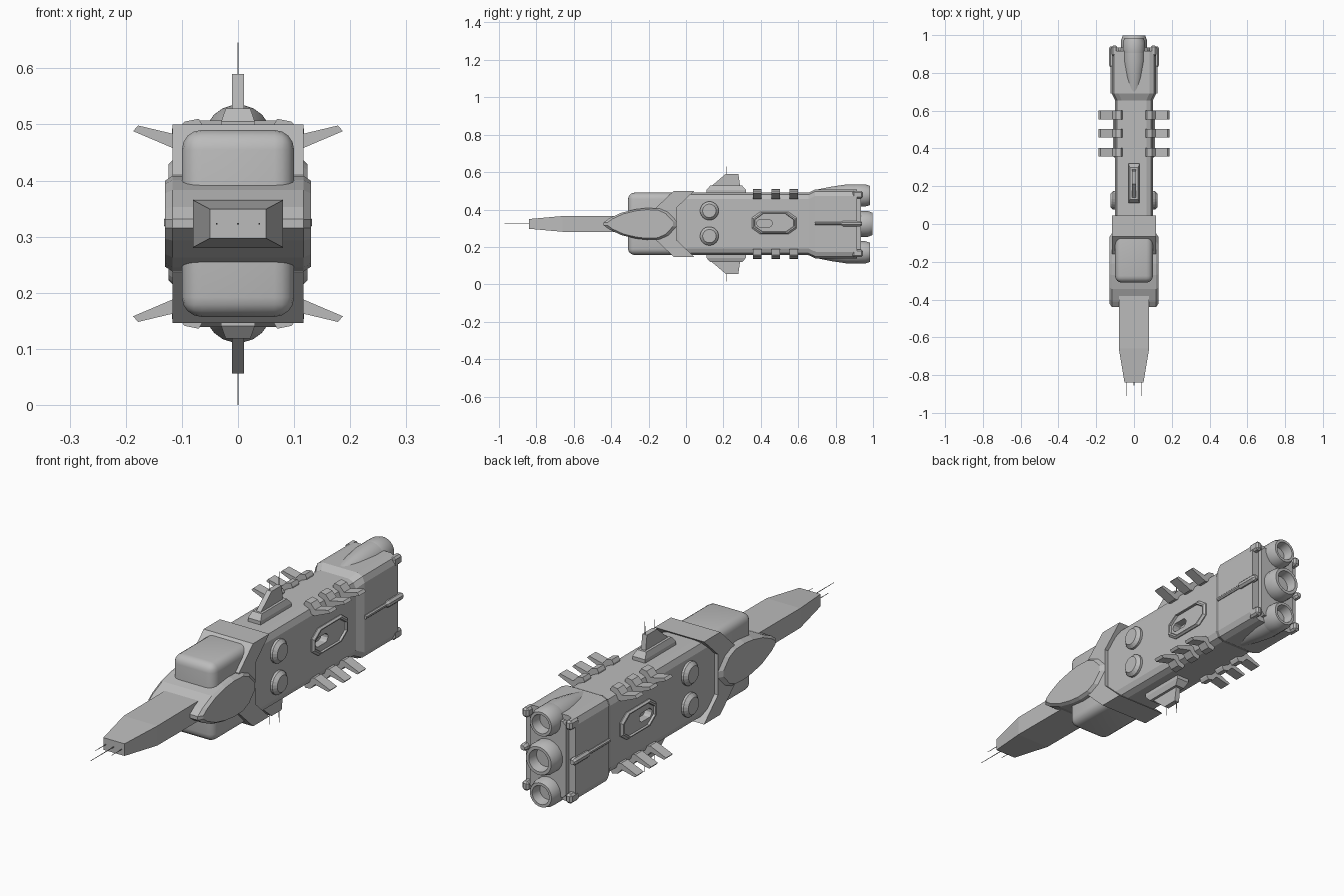
import bpy, bmesh, math
from mathutils import Matrix, Vector

if "Cube" in bpy.data.objects:
    bpy.data.objects.remove(bpy.data.objects["Cube"])

ZC = 0.323  # mirror height of the whole ship
grey = bpy.data.materials.new("hull grey")
grey.diffuse_color = (0.5, 0.5, 0.5, 1)
grey.use_nodes = True
grey.node_tree.nodes["Principled BSDF"].inputs["Base Color"].default_value = grey.diffuse_color


def finish(name, bm, smooth=False):
    bmesh.ops.recalc_face_normals(bm, faces=bm.faces)
    me = bpy.data.meshes.new(name)
    bm.to_mesh(me)
    bm.free()
    me.materials.append(grey)
    ob = bpy.data.objects.new(name, me)
    bpy.context.collection.objects.link(ob)
    if smooth:
        for p in me.polygons:
            p.use_smooth = True
        me.set_sharp_from_angle(angle=math.radians(35))
    return ob


def mirror(ob, x=False, z=False):
    """Mirror about x = 0 and/or the ship's mid height."""
    if z:
        ob.data.transform(Matrix.Translation((0, 0, -ZC)))
        ob.location.z = ZC
    m = ob.modifiers.new("mirror", 'MIRROR')
    m.use_axis = (x, False, z)
    m.use_mirror_merge = False
    return ob


def loft(name, rings, smooth=False):
    """Skin closed rings of equal point count and cap both ends."""
    bm = bmesh.new()
    vs = [[bm.verts.new(p) for p in r] for r in rings]
    n = len(rings[0])
    for a, b in zip(vs, vs[1:]):
        for i in range(n):
            j = (i + 1) % n
            bm.faces.new((a[i], a[j], b[j], b[i]))
    bm.faces.new(vs[0])
    bm.faces.new(vs[-1])
    return finish(name, bm, smooth)


def box(name, x, y, z, bevel=0, seg=1, lengthwise=False, smooth=False):
    """Box from (min, max) spans; optionally bevel all or only y-running edges."""
    bm = bmesh.new()
    bmesh.ops.create_cube(bm, size=1)
    for v in bm.verts:
        v.co = [s[0] if c < 0 else s[1] for c, s in zip(v.co, (x, y, z))]
    if bevel:
        es = [e for e in bm.edges if not lengthwise
              or abs(e.verts[0].co.y - e.verts[1].co.y) > 1e-4]
        bmesh.ops.bevel(bm, geom=es, offset=bevel, segments=seg, profile=0.5, affect='EDGES')
    return finish(name, bm, smooth)


def rounded(y, w, h, c):
    """Hull cross-section with two-step rounded corners."""
    q = [(w, h - c), (w - c * .3, h - c * .3), (w - c, h)]
    pts = q + [(-a, b) for a, b in q[::-1]] + [(-a, -b) for a, b in q] + [(a, -b) for a, b in q[::-1]]
    return [(a, y, ZC + b) for a, b in pts]


def rect(y, w, h):
    return [(a * w, y, ZC + b * h) for a, b in ((1, 1), (-1, 1), (-1, -1), (1, -1))]


def revolve(name, prof, origin, axis='Y', n=16, smooth=False):
    """Turn (radius, distance) profile around an axis through origin."""
    o = Vector(origin)
    rings = []
    for r, d in prof:
        ring = []
        for i in range(n):
            t = 2 * math.pi * (i + .5) / n
            c, s = r * math.cos(t), r * math.sin(t)
            ring.append(o + Vector({'X': (d, c, s), 'Y': (c, d, s), 'Z': (c, s, d)}[axis]))
        rings.append(ring)
    return loft(name, rings, smooth)


# Nose boom with tapered tip
loft("nose_boom", [rect(-.84, .05, .026), rect(-.66, .08, .042), rect(-.2, .08, .044)])

# Nose antennas
revolve("nose_antenna", [(.0022, -.8), (.001, -1)], (0, 0, ZC), n=4)
mirror(revolve("side_nose_antenna", [(.002, -.8), (.001, -.91)], (.038, 0, ZC), n=4), x=True)

# Rounded forward pod (shows above and below the cheeks)
box("forward_pod", (-.1, .1), (-.31, 0), (.157, .49), .035, 4, smooth=True)

# Lens-shaped cheeks running across the ship
half = [(-.44, .008), (-.41, .03), (-.345, .06), (-.27, .078), (-.21, .085),
        (-.14, .082), (-.095, .062), (-.05, .014)]
lens = half + [(y, -h) for y, h in half[::-1]]


def lens_ring(x, k):
    return [(x, -.24 + (y + .24) * k, ZC + h * k) for y, h in lens]


loft("cheeks", [lens_ring(-.13, .9), lens_ring(-.117, 1), lens_ring(.117, 1), lens_ring(.13, .9)])

# Chevron collar
chev = [(-.065, .5), (.045, .5), (-.05, .41), (-.05, .236), (.045, .146),
        (-.065, .146), (-.16, .236), (-.16, .41)]
loft("collar", [[(x, y, z) for y, z in chev] for x in (-.117, .117)])

# Main hull
hull = loft("main_hull", [rounded(-.06, .1, .167, .035), rounded(.68, .1, .167, .035)])

# Rear engine block with flared front
loft("engine_block", [rounded(.655, .1, .167, .035), rounded(.69, .117, .184, .035),
                      rounded(.915, .117, .184, .035)])
box("rear_plate", (-.085, .085), (.9, .935), (.16, .486), .015, lengthwise=True)

# Three engine bells with hollow ends
bell = [(.05, .86), (.07, .92), (.07, .972), (.06, .998), (.047, .998), (.04, .955)]
revolve("middle_engine", bell, (0, 0, ZC), n=20, smooth=True)
outer = [(r * .86, y - .014) for r, y in bell]
mirror(revolve("outer_engine", outer, (0, 0, .475), n=20, smooth=True), z=True)

# Tapered fairings ahead of the outer engines
mirror(revolve("engine_fairing", [(.03, .69), (.048, .78), (.06, .86), (.06, .92), (.045, .925)],
               (0, 0, .475), n=20, smooth=True), z=True)

# Side rods and corner clips on the engine block
mirror(revolve("side_rod", [(.009, .69), (.009, .83), (.016, .84), (.016, .93), (.01, .94)],
               (.117, 0, .325), n=8), x=True)
mirror(box("corner_clip", (.088, .118), (.89, .945), (.46, .5), .008), x=True, z=True)

# Domed side ports, two per side
for z in (.393, .258):
    mirror(revolve("side_port", [(.05, .09), (.05, .11), (.036, .124)], (0, .125, z), 'X', 20), x=True)

# Side hatch: long octagon frame with a sunken panel
yo, zo = .472, .328
oct_pts = [(.12, .028), (.078, .058), (-.078, .058), (-.12, .028),
           (-.12, -.028), (-.078, -.058), (.078, -.058), (.12, -.028)]


def oct_ring(x, d):
    return [(x, yo + y - math.copysign(d, y), zo + z - math.copysign(d * .7, z)) for y, z in oct_pts]


hatch = mirror(loft("side_hatch", [oct_ring(.08, 0), oct_ring(.104, 0), oct_ring(.112, .008),
                                   oct_ring(.112, .014), oct_ring(.103, .016)]), x=True)

# Pill-shaped opening cut through hatch and hull
pill = []
for i in range(12):
    t = 2 * math.pi * (i + .5) / 12
    pill.append((.42 + math.copysign(.022, math.cos(t)) + .02 * math.cos(t), .326 + .02 * math.sin(t)))
cutter = mirror(loft("opening_cutter", [[(x, y, z) for y, z in pill] for x in (.07, .2)]), x=True)
cutter.hide_render = True
cutter.hide_viewport = True
for ob in (hull, hatch):
    b = ob.modifiers.new("opening", 'BOOLEAN')
    b.operation = 'DIFFERENCE'
    b.solver = 'EXACT'
    b.object = cutter

# Radiator fins clamped over the hull corners
fin = [(.062, .48), (.062, .497), (.07, .51), (.095, .505), (.115, .483),
       (.178, .498), (.187, .488), (.112, .456), (.095, .46)]
for y in (.38, .48, .577):
    mirror(loft("radiator_fin", [[(x, y + d, z) for x, z in fin] for d in (-.023, .023)]), x=True, z=True)

# Dorsal and ventral fins on stepped bases
mirror(loft("fin_base", [[(x * a, y, z) for x, y in ((1, y0), (1, y1), (-1, y1), (-1, y0))]
                         for a, y0, y1, z in ((.03, .11, .32, .48), (.03, .11, .32, .505),
                                              (.022, .13, .3, .528))]), z=True)
blade = [(.13, .52), (.212, .59), (.28, .59), (.29, .52)]
mirror(loft("fin_blade", [[(x, y, z) for y, z in blade] for x in (-.011, .011)]), z=True)

# Thin antennas on the fins
for y, top in ((.215, .63), (.278, .646)):
    mirror(revolve("fin_antenna", [(.002, .55), (.001, top)], (0, y, 0), 'Z', 4), z=True)
